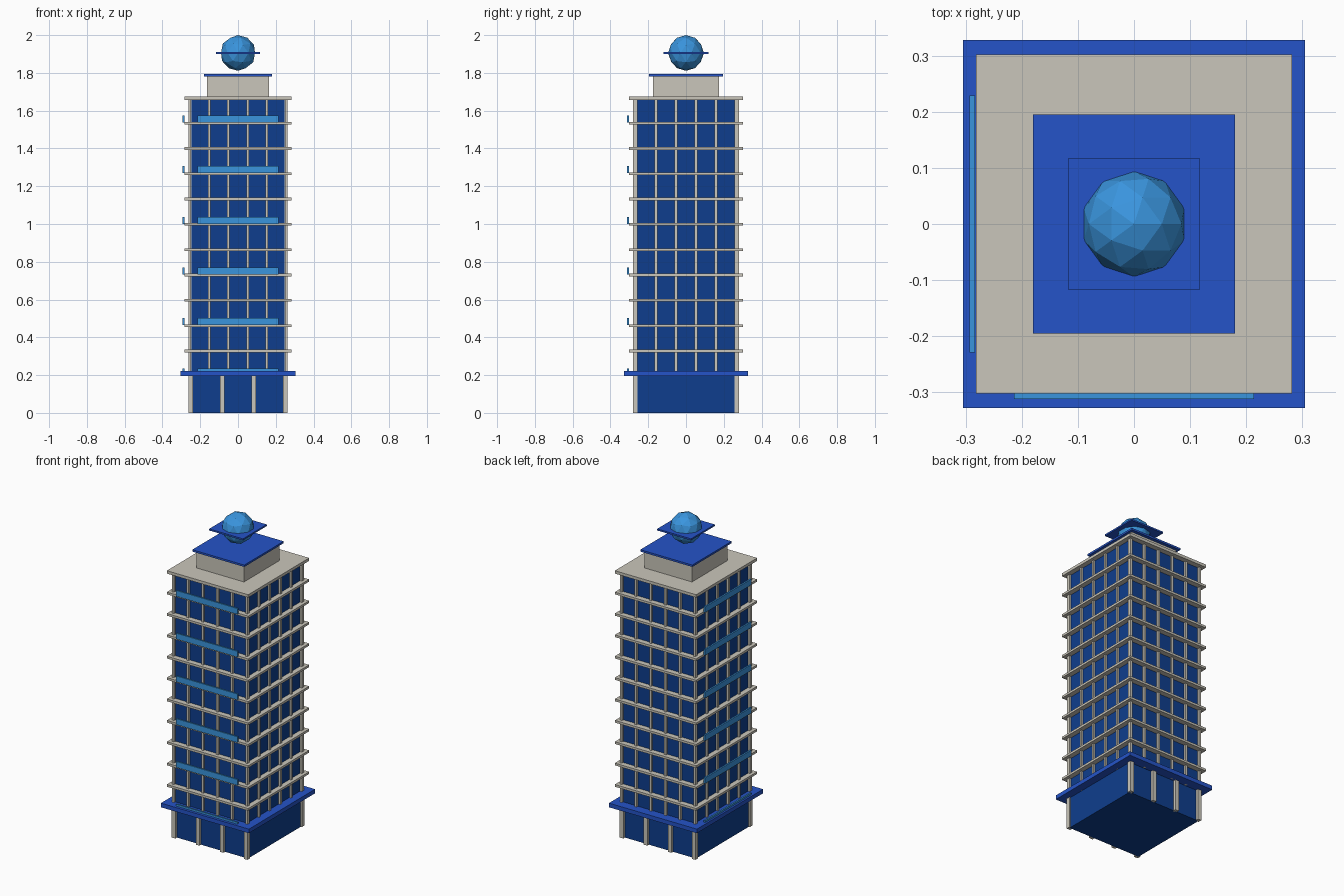
import bpy

if "Cube" in bpy.data.objects:
    bpy.data.objects.remove(bpy.data.objects["Cube"], do_unlink=True)


def material(name, rgb):
    m = bpy.data.materials.new(name)
    m.use_nodes = True
    m.diffuse_color = (*rgb, 1)
    m.node_tree.nodes["Principled BSDF"].inputs["Base Color"].default_value = (*rgb, 1)
    return m


GLASS = material("dark blue glass", (0.0045, 0.048, 0.27))
STONE = material("warm grey stone", (0.59, 0.565, 0.495))
ROYAL = material("royal blue", (0.018, 0.088, 0.58))
SKY = material("sky blue", (0.042, 0.30, 0.73))


def box(name, mat, hx, hy, z0, z1, x=0, y=0):
    """Box with half sizes hx, hy, from z0 up to z1."""
    bpy.ops.mesh.primitive_cube_add(size=2, location=(x, y, (z0 + z1) / 2))
    ob = bpy.context.object
    ob.name = name
    ob.scale = (hx, hy, (z1 - z0) / 2)
    bpy.ops.object.transform_apply(location=False, rotation=False, scale=True)
    ob.data.materials.append(mat)
    return ob


BASE_TOP, FLOOR, FLOORS = 0.196, 0.134, 11
ROOF = 1.668

# Ground floor: glazed lobby, columns on front and back, canopy
box("lobby_glass", GLASS, 0.255, 0.265, 0, BASE_TOP)
for side, y in (("front", -0.269), ("back", 0.269)):
    for i in range(4):
        box(f"{side}_column_{i + 1}", STONE, 0.0125, 0.0125, 0, BASE_TOP,
            x=-0.25 + i * 0.1667, y=y)
box("canopy", ROYAL, 0.305, 0.328, BASE_TOP, 0.222)

# Tower shaft with floor slabs
box("tower_glass", GLASS, 0.25, 0.268, BASE_TOP, ROOF)
for i in range(1, FLOORS):
    z = ROOF - i * FLOOR
    box(f"floor_slab_{i}", STONE, 0.282, 0.302, z - 0.007, z + 0.007)
box("roof_slab", STONE, 0.282, 0.302, 1.657, 1.675)

# Vertical mullions on all four walls
for i in range(6):
    t = i / 2.5 - 1
    for s in (-1, 1):
        box("end_mullion", STONE, 0.007, 0.008, BASE_TOP, ROOF, x=t * 0.255, y=s * 0.273)
        box("side_mullion", STONE, 0.008, 0.007, BASE_TOP, ROOF, x=s * 0.254, y=t * 0.265)

# Light bands on every second floor, front and right walls
for i in range(6):
    z = 1.537 - i * 2 * FLOOR
    box(f"front_band_{i + 1}", SKY, 0.2135, 0.005, z, z + 0.037, y=-0.3065)
    box(f"right_band_{i + 1}", SKY, 0.005, 0.229, z, z + 0.037, x=-0.288)

# Rooftop block, cap plate, and globe with its square ring plate
box("roof_block", STONE, 0.164, 0.175, 1.675, 1.781)
box("cap_plate", ROYAL, 0.18, 0.195, 1.781, 1.793)
bpy.ops.mesh.primitive_ico_sphere_add(subdivisions=2, radius=0.0945, location=(0, 0, 1.9055))
globe = bpy.context.object
globe.name = "globe"
globe.data.materials.append(SKY)
box("globe_plate", ROYAL, 0.117, 0.118, 1.901, 1.911)
